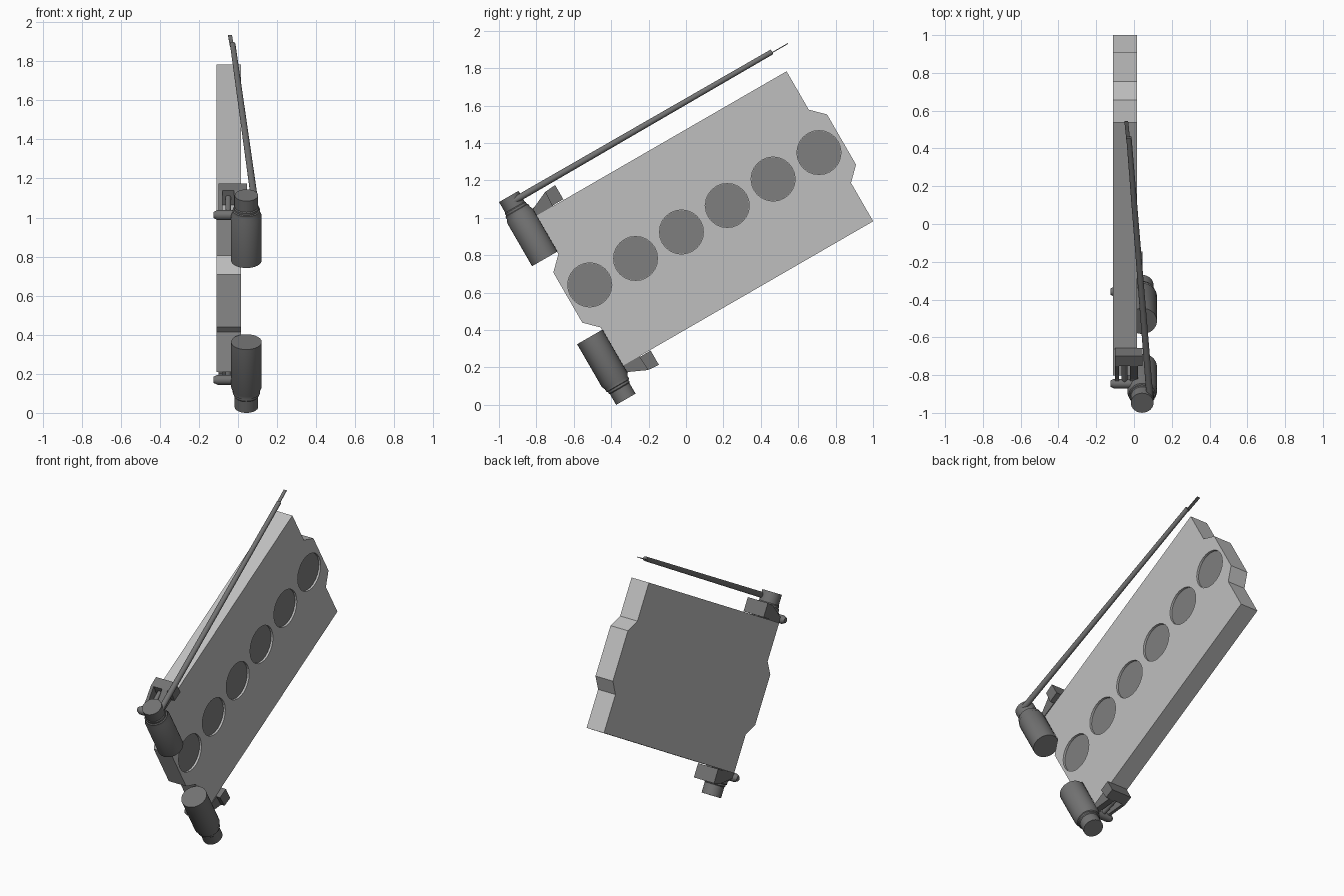
import bpy, bmesh, math
from mathutils import Matrix, Vector

cube = bpy.data.objects.get("Cube")
if cube:
    bpy.data.objects.remove(cube, do_unlink=True)


def material(name, value):
    m = bpy.data.materials.new(name)
    m.use_nodes = True
    colour = (value, value, value, 1)
    m.diffuse_color = colour
    m.node_tree.nodes["Principled BSDF"].inputs["Base Color"].default_value = colour
    return m


LIGHT = material("light grey", 0.52)
DARK = material("dark grey", 0.21)
STEEL = material("steel grey", 0.17)

# Local frame: x is thickness, y runs along the plate, z across it; tilted 30 degrees
TILT = math.radians(30)
FRAME = Matrix.Translation((0, -0.817 * math.sin(TILT), 0.817 * math.cos(TILT) - 0.005)) \
    @ Matrix.Rotation(TILT, 4, 'X')


def finish(bm, name, mat, side=1, smooth=False):
    if side < 0:
        bmesh.ops.scale(bm, vec=(1, 1, -1), verts=bm.verts)
    bmesh.ops.recalc_face_normals(bm, faces=bm.faces)
    me = bpy.data.meshes.new(name)
    bm.to_mesh(me)
    bm.free()
    me.materials.append(mat)
    ob = bpy.data.objects.new(name, me)
    ob.matrix_world = FRAME
    bpy.context.collection.objects.link(ob)
    if smooth:
        bpy.ops.object.select_all(action='DESELECT')
        ob.select_set(True)
        bpy.context.view_layer.objects.active = ob
        bpy.ops.object.shade_smooth_by_angle(angle=math.radians(35))
    return ob


def prism(name, outline, x0, x1, mat, side=1):
    bm = bmesh.new()
    face = bm.faces.new([bm.verts.new((x0, u, w)) for u, w in outline])
    out = bmesh.ops.extrude_face_region(bm, geom=[face])
    moved = [g for g in out["geom"] if isinstance(g, bmesh.types.BMVert)]
    bmesh.ops.translate(bm, vec=(x1 - x0, 0, 0), verts=moved)
    return finish(bm, name, mat, side)


def add_tube(bm, a, b, r0, r1, sides):
    a, b = Vector(a), Vector(b)
    turn = (b - a).to_track_quat('Z', 'Y').to_matrix().to_4x4()
    bmesh.ops.create_cone(bm, cap_ends=True, segments=sides, radius1=r0, radius2=r1,
                          depth=(b - a).length,
                          matrix=Matrix.Translation((a + b) / 2) @ turn)


def tube(name, a, b, r0, r1, mat, side=1, sides=16):
    bm = bmesh.new()
    add_tube(bm, a, b, r0, r1, sides)
    return finish(bm, name, mat, side, True)


def lathe(name, centre, profile, mat, side):
    bm = bmesh.new()
    x, u = centre
    verts = [bm.verts.new((x + r, u, w)) for r, w in profile]
    edges = [bm.edges.new(pair) for pair in zip(verts, verts[1:])]
    bmesh.ops.spin(bm, geom=verts + edges, cent=(x, u, 0), axis=(0, 0, 1),
                   angle=math.tau, steps=32, use_duplicate=False)
    bmesh.ops.remove_doubles(bm, verts=bm.verts, dist=0.0005)
    return finish(bm, name, mat, side, True)


# Main plate with a tongue on both ends
quarter = [(0.773, 0.463), (0.773, 0.226), (0.845, 0.155)]
half = quarter + [(u, -w) for u, w in reversed(quarter)]
outline = [(0.587 + u, w) for u, w in half] + [(0.587 - u, w) for u, w in reversed(half)]
plate = prism("plate", outline, -0.11, 0.015, LIGHT)

# Row of round recesses
HOLES = [0.585 + 0.283 * (i - 2.5) for i in range(6)]
bm = bmesh.new()
for u in HOLES:
    add_tube(bm, (0, u, 0), (0.1, u, 0), 0.118, 0.118, 24)
cutter = finish(bm, "recess_cutter", LIGHT)
cutter.hide_render = True
cut = plate.modifiers.new("recesses", 'BOOLEAN')
cut.object = cutter
cut.solver = 'EXACT'
bpy.context.view_layer.objects.active = plate
bpy.ops.object.modifier_apply(modifier=cut.name)
bpy.data.objects.remove(cutter, do_unlink=True)
bm = bmesh.new()
for u in HOLES:
    add_tube(bm, (-0.001, u, 0), (0.002, u, 0), 0.117, 0.117, 24)
finish(bm, "recess_floors", DARK)

# Canisters, pins and brackets, mirrored across the plate
CAN = [(0, 0.241), (0.0785, 0.241), (0.0785, 0.505), (0.07, 0.525), (0.07, 0.54),
       (0.064, 0.543), (0.064, 0.555), (0.06, 0.56), (0.06, 0.626), (0, 0.626)]
ARM = [(-0.2, 0.463), (-0.08, 0.463), (-0.08, 0.55), (-0.19, 0.5), (-0.225, 0.495)]
BLOCK = [(-0.085, 0.467), (-0.016, 0.467), (-0.016, 0.555), (-0.08, 0.55)]
for side, tag in ((1, "upper"), (-1, "lower")):
    lathe(tag + "_canister", (0.043, -0.261), CAN, STEEL, side)
    tube(tag + "_pin", (0.03, -0.223, 0.487), (-0.105, -0.223, 0.487), 0.026, 0.026, STEEL, side)
    tube(tag + "_pin_tip", (-0.105, -0.223, 0.487), (-0.125, -0.223, 0.487), 0.026, 0.016, STEEL, side)
    prism(tag + "_bracket_block", BLOCK, -0.1, 0.045, STEEL, side)
    prism(tag + "_bracket_outer_arm", ARM, -0.1, -0.08, STEEL, side)
    prism(tag + "_bracket_inner_arm", ARM, -0.02, 0.02, STEEL, side)
    tube(tag + "_bracket_rod", (-0.05, -0.22, 0.485), (-0.05, -0.06, 0.51), 0.015, 0.015, STEEL, side)

# Long slanted rod with a thin blade tip
tube("rod", (0.085, -0.255, 0.592), (-0.027, 1.344, 0.592), 0.018, 0.014, STEEL)
bm = bmesh.new()
bmesh.ops.create_cube(bm, size=1, matrix=Matrix.Translation((-0.036, 1.385, 0.588))
                      @ Matrix.Rotation(0.09, 4, 'Z')
                      @ Matrix.Diagonal((0.02, 0.11, 0.005, 1)))
finish(bm, "rod_tip", STEEL)
